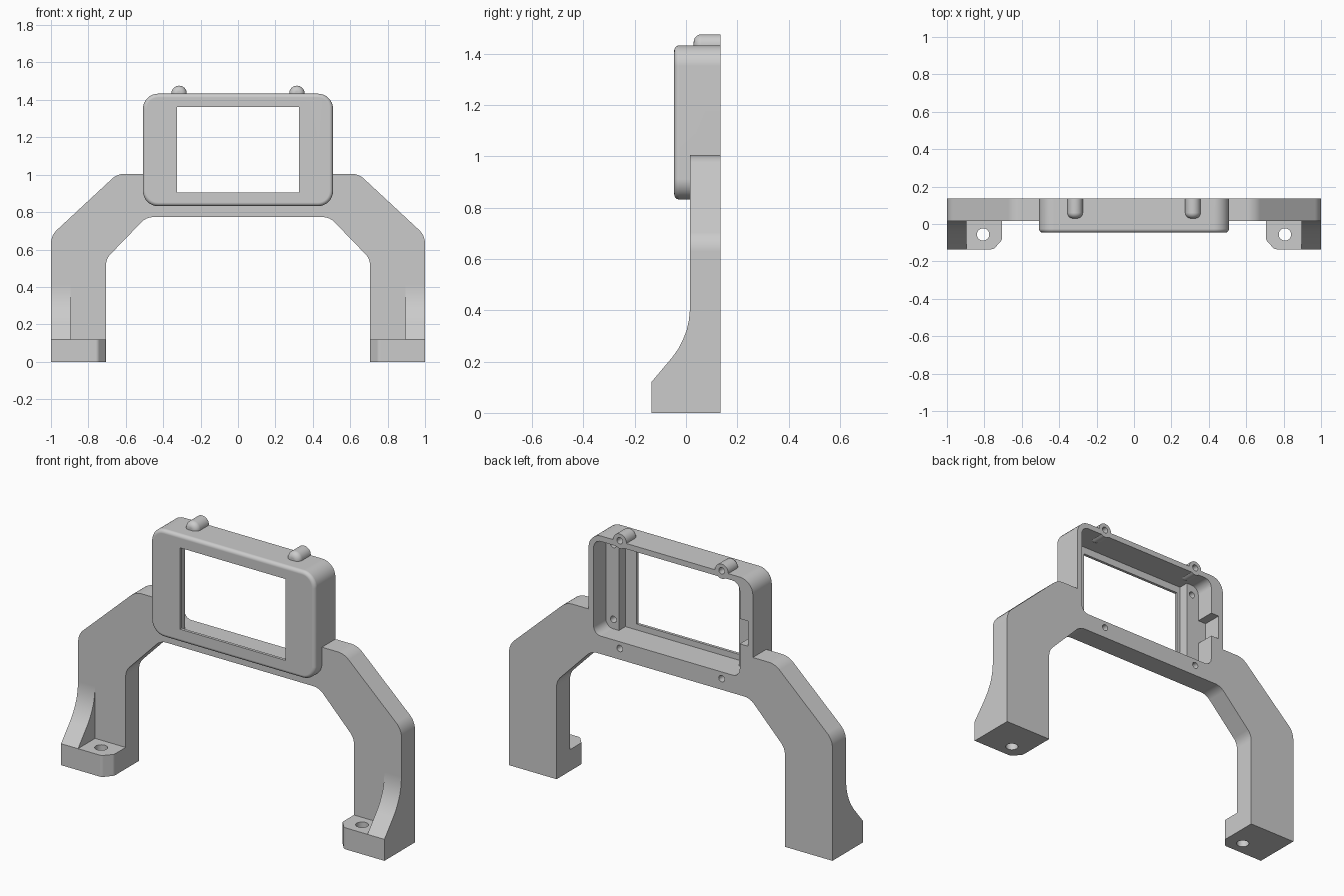
import bpy, bmesh, math
from mathutils import Vector

if "Cube" in bpy.data.objects:
    bpy.data.objects.remove(bpy.data.objects["Cube"])


def rounded(corners, steps=8):
    """Turn (u, v, radius) corners into an outline with arc fillets."""
    out = []
    n = len(corners)
    for i, (u, v, r) in enumerate(corners):
        p = Vector((u, v))
        if r == 0:
            out.append(p)
            continue
        a = (Vector(corners[i - 1][:2]) - p).normalized()
        b = (Vector(corners[(i + 1) % n][:2]) - p).normalized()
        half = a.angle(b) / 2
        c = p + (a + b).normalized() * (r / math.sin(half))
        t = r / math.tan(half)
        s, e = p + a * t - c, p + b * t - c
        sweep = s.angle(e)
        for k in range(steps + 1):
            f = k / steps
            q = (s * math.sin((1 - f) * sweep) + e * math.sin(f * sweep)) / math.sin(sweep)
            out.append(c + q)
    return out


def rect(u0, u1, v0, v1, r=0):
    return rounded([(u0, v0, r), (u1, v0, r), (u1, v1, r), (u0, v1, r)])


def circle(u, v, r, n=32):
    return [(u + r * math.cos(2 * math.pi * k / n), v + r * math.sin(2 * math.pi * k / n))
            for k in range(n)]


def prism(name, outline, axis, lo, hi, bevel=0):
    """Extrude an outline along an axis; optionally round the rim at lo."""
    place = {'x': lambda u, v, w: (w, u, v),
             'y': lambda u, v, w: (u, w, v),
             'z': lambda u, v, w: (u, v, w)}[axis]
    bm = bmesh.new()
    front = bm.faces.new([bm.verts.new(place(u, v, lo)) for u, v in outline])
    back = bm.faces.new([bm.verts.new(place(u, v, hi)) for u, v in outline])
    fv, bv = list(front.verts), list(back.verts)
    for i in range(len(fv)):
        bm.faces.new((fv[i - 1], fv[i], bv[i], bv[i - 1]))
    bmesh.ops.recalc_face_normals(bm, faces=bm.faces)
    if bevel:
        bmesh.ops.bevel(bm, geom=list(front.edges), offset=bevel, segments=6,
                        profile=0.5, affect='EDGES')
    mesh = bpy.data.meshes.new(name)
    bm.to_mesh(mesh)
    bm.free()
    ob = bpy.data.objects.new(name, mesh)
    bpy.context.collection.objects.link(ob)
    return ob


def combine(body, part, operation):
    """Apply a boolean to the body and remove the used part."""
    bpy.context.view_layer.objects.active = body
    mod = body.modifiers.new(part.name, 'BOOLEAN')
    mod.operation, mod.solver, mod.object = operation, 'EXACT', part
    bpy.ops.object.modifier_apply(modifier=mod.name)
    bpy.data.objects.remove(part)


BACK = 0.135

# Arch with two legs
outer = [(-1, 0, 0), (-1, 0.675, 0.1), (-0.645, 1.005, 0.1)]
inner = [(0.49, 0.773, 0.085), (0.706, 0.55, 0.085), (0.706, 0)]
inner[2] = (0.706, 0, 0)
flip = lambda pts: [(-u, v, r) for u, v, r in reversed(pts)]
arch = outer + flip(outer) + list(reversed(inner)) + [(-u, v, r) for u, v, r in inner]
body = prism("screen_bracket", rounded(arch), 'y', 0.016, BACK)

# Screen housing with a rounded front rim
combine(body, prism("housing", rect(-0.508, 0.508, 0.832, 1.433, 0.08), 'y',
                    -0.046, BACK, 0.02), 'UNION')

# Feet and curved gussets
rib_curve = [(0.06, 0.05), (-BACK, 0.05), (-BACK, 0.12), (-0.055, 0.215), (-0.03, 0.25),
             (-0.012, 0.285), (0.002, 0.32), (0.011, 0.36), (0.016, 0.41), (0.06, 0.41)]
for s in (-1, 1):
    foot = rounded([(s, 0.06, 0), (s, -BACK, 0), (s * 0.75, -BACK, 0.025),
                    (s * 0.706, -0.085, 0.025), (s * 0.706, 0.06, 0)])
    combine(body, prism("foot", foot, 'z', 0, 0.12), 'UNION')
    lo, hi = sorted((s * 0.895, s))
    combine(body, prism("gusset", rib_curve, 'x', lo, hi), 'UNION')
    combine(body, prism("foot_hole", circle(s * 0.807, -0.056, 0.033), 'z', -0.1, 0.2),
            'DIFFERENCE')

# Stepped cavity, window and side notch
combine(body, prism("cavity", rect(-0.427, 0.477, 0.873, 1.402, 0.045), 'y', 0.027, 0.2),
        'DIFFERENCE')
combine(body, prism("pocket", rect(-0.347, 0.396, 0.873, 1.402), 'y', -0.03, 0.06),
        'DIFFERENCE')
combine(body, prism("window", rect(-0.326, 0.326, 0.906, 1.361), 'y', -0.1, 0.0),
        'DIFFERENCE')
combine(body, prism("notch", rect(-0.478, -0.4, 1.06, 1.2), 'y', 0.027, 0.2), 'DIFFERENCE')

# Screw bosses on top, then all blind screw holes
for x in (-0.315, 0.315):
    combine(body, prism("boss", circle(x, 1.435, 0.041), 'y', 0.03, BACK, 0.03), 'UNION')
    for z in (0.835, 1.438):
        combine(body, prism("screw_hole", circle(x, z, 0.018, 20), 'y', 0.06, 0.2),
                'DIFFERENCE')
for x in (-0.383, 0.43):
    for z in (0.926, 1.344):
        combine(body, prism("ledge_hole", circle(x, z, 0.018, 20), 'y', -0.015, 0.06),
                'DIFFERENCE')

# Smooth the fillets, keep hard edges
bpy.ops.object.select_all(action='DESELECT')
body.select_set(True)
bpy.context.view_layer.objects.active = body
bpy.ops.object.shade_smooth_by_angle(angle=math.radians(30))
weighted = body.modifiers.new("weighted_normals", 'WEIGHTED_NORMAL')
weighted.keep_sharp = True
